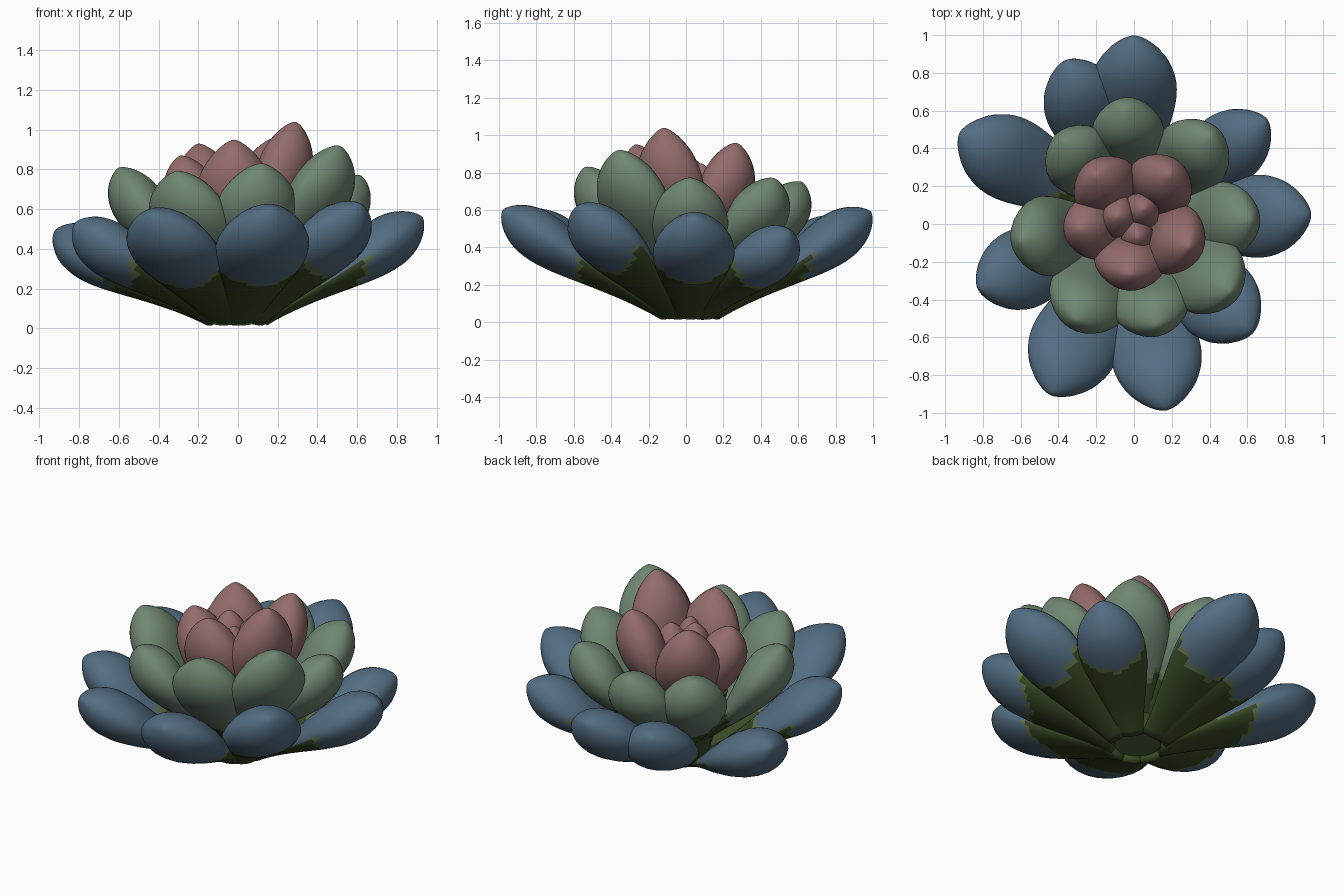
import bpy, bmesh, math
from mathutils import Vector

cube = bpy.data.objects.get("Cube")
if cube:
    bpy.data.objects.remove(cube, do_unlink=True)


def material(name, r, g, b):
    m = bpy.data.materials.new(name)
    m.use_nodes = True
    m.diffuse_color = (r, g, b, 1)
    bsdf = m.node_tree.nodes["Principled BSDF"]
    bsdf.inputs["Base Color"].default_value = (r, g, b, 1)
    bsdf.inputs["Roughness"].default_value = 0.8
    return m


BLUE = material("dusty blue", 0.087, 0.155, 0.225)
SAGE = material("sage green", 0.16, 0.24, 0.167)
PINK = material("dusty pink", 0.295, 0.15, 0.15)
DARK = material("dark leaf green", 0.04, 0.068, 0.018)
FRINGE = material("olive fringe", 0.12, 0.18, 0.075)
MOSS = material("moss green", 0.075, 0.13, 0.045)

CENTRE = Vector((-0.01, 0.02, 0))
RINGS, SEGS = 40, 24


def swell(t, peak, blunt, foot):
    """Leaf outline from foot to tip."""
    return math.sin(math.pi * t ** peak) ** blunt + foot * (1 - t) ** 3


def leaf(name, tip, width, thick, base, bend, mats, reach_dark):
    """Fleshy leaf along a bent spine; base = (radius, z), bend = (share of tip radius, share of rise)."""
    out = Vector((tip[0], tip[1], 0)) - CENTRE
    reach = out.length
    out.normalize()
    side = Vector((-out.y, out.x, 0))
    up = Vector((0, 0, 1))
    a = CENTRE + out * base[0] + up * base[1]
    c = CENTRE + out * reach + up * tip[2]
    b = CENTRE + out * reach * bend[0] + up * (base[1] + bend[1] * (tip[2] - base[1]))
    bm = bmesh.new()
    rings = []
    for i in range(RINGS):
        t = 1 - (1 - i / RINGS) ** 1.5
        p = a * (1 - t) ** 2 + b * 2 * t * (1 - t) + c * t * t
        along = ((b - a) * (1 - t) + (c - b) * t).normalized()
        normal = along.cross(side).normalized()
        half_w = width * swell(t, 1.5, 0.68, 0.36)
        half_t = thick * swell(t, 2.1, 0.66, 0.22)
        ring = []
        for k in range(SEGS):
            ang = math.tau * k / SEGS
            s = math.sin(ang)
            keel = math.copysign(abs(s) ** 1.15, s)
            ring.append(bm.verts.new(p + side * half_w * math.cos(ang) + normal * half_t * keel))
        rings.append(ring)
    for r0, r1 in zip(rings, rings[1:]):
        for k in range(SEGS):
            bm.faces.new((r0[k], r0[k - 1], r1[k - 1], r1[k]))
    end = bm.verts.new(c)
    for k in range(SEGS):
        bm.faces.new((rings[-1][k], rings[-1][k - 1], end))
    bm.faces.new(rings[0])
    bmesh.ops.recalc_face_normals(bm, faces=bm.faces)
    # dark foot with a narrow ragged fringe, reaching further out underneath
    under, over = reach_dark
    for f in bm.faces:
        f.smooth = True
        mid = f.calc_center_median() - CENTRE
        across = mid.dot(side)
        dist = mid.dot(out) - 0.06 * abs(across) / width + 0.012 * math.sin(across * 90)
        limit = under if f.normal.z < 0.1 else over
        f.material_index = 1 if dist < limit else 2 if dist < limit + 0.025 else 0
    me = bpy.data.meshes.new(name)
    bm.to_mesh(me)
    bm.free()
    for m in mats:
        me.materials.append(m)
    bpy.context.collection.objects.link(bpy.data.objects.new(name, me))


def whorl(name, leaves, thick, base, bend, colour, reach_dark=(-1, -1)):
    for i, (x, y, z, w) in enumerate(leaves, 1):
        leaf(f"{name}_{i}", (x, y, z), w, thick, base, bend, [colour, DARK, FRINGE], reach_dark)


# Outer blue leaves: tip position and half width
whorl("outer_leaf", [
    (0.00, 0.99, 0.59, 0.225), (-0.36, 0.86, 0.54, 0.21), (-0.92, 0.48, 0.49, 0.22),
    (-0.82, -0.34, 0.53, 0.21), (-0.44, -0.90, 0.58, 0.235), (0.17, -0.98, 0.60, 0.235),
    (0.62, -0.57, 0.62, 0.22), (0.93, 0.05, 0.56, 0.215), (0.70, 0.55, 0.48, 0.19),
], 0.135, (0.14, 0.04), (0.66, 0.55), BLUE, (0.58, 0.38))

# Middle sage leaves
whorl("middle_leaf", [
    (-0.04, 0.62, 0.75, 0.19), (-0.37, 0.44, 0.74, 0.19), (-0.60, -0.09, 0.81, 0.21),
    (-0.31, -0.51, 0.79, 0.215), (0.12, -0.54, 0.83, 0.21), (0.51, -0.36, 0.92, 0.215),
    (0.62, 0.02, 0.77, 0.20), (0.41, 0.47, 0.77, 0.20),
], 0.13, (0.09, 0.14), (0.77, 0.52), SAGE, (0.28, 0.1))

# Inner pink leaves, thick enough to press against each other
whorl("inner_leaf", [
    (0.29, -0.12, 1.04, 0.19), (0.19, 0.27, 0.96, 0.18), (-0.20, 0.26, 0.93, 0.18),
    (-0.29, -0.03, 0.87, 0.17), (-0.02, -0.27, 0.95, 0.19),
], 0.13, (0.04, 0.25), (0.72, 0.45), PINK)

# Small centre bud
whorl("bud_leaf", [
    (-0.09, 0.04, 0.87, 0.11), (0.05, 0.08, 0.85, 0.10), (0.02, -0.07, 0.84, 0.085),
], 0.085, (0.01, 0.40), (0.9, 0.5), PINK)

# Short core joining the leaf bases
bm = bmesh.new()
bmesh.ops.create_cone(bm, cap_ends=True, segments=18, radius1=0.13, radius2=0.24, depth=0.38)
bmesh.ops.translate(bm, verts=bm.verts, vec=CENTRE + Vector((0, 0, 0.24)))
for f in bm.faces:
    f.material_index = 1 if f.normal.z < -0.9 else 0
me = bpy.data.meshes.new("core")
bm.to_mesh(me)
bm.free()
me.materials.append(DARK)
me.materials.append(MOSS)
bpy.context.collection.objects.link(bpy.data.objects.new("core", me))
